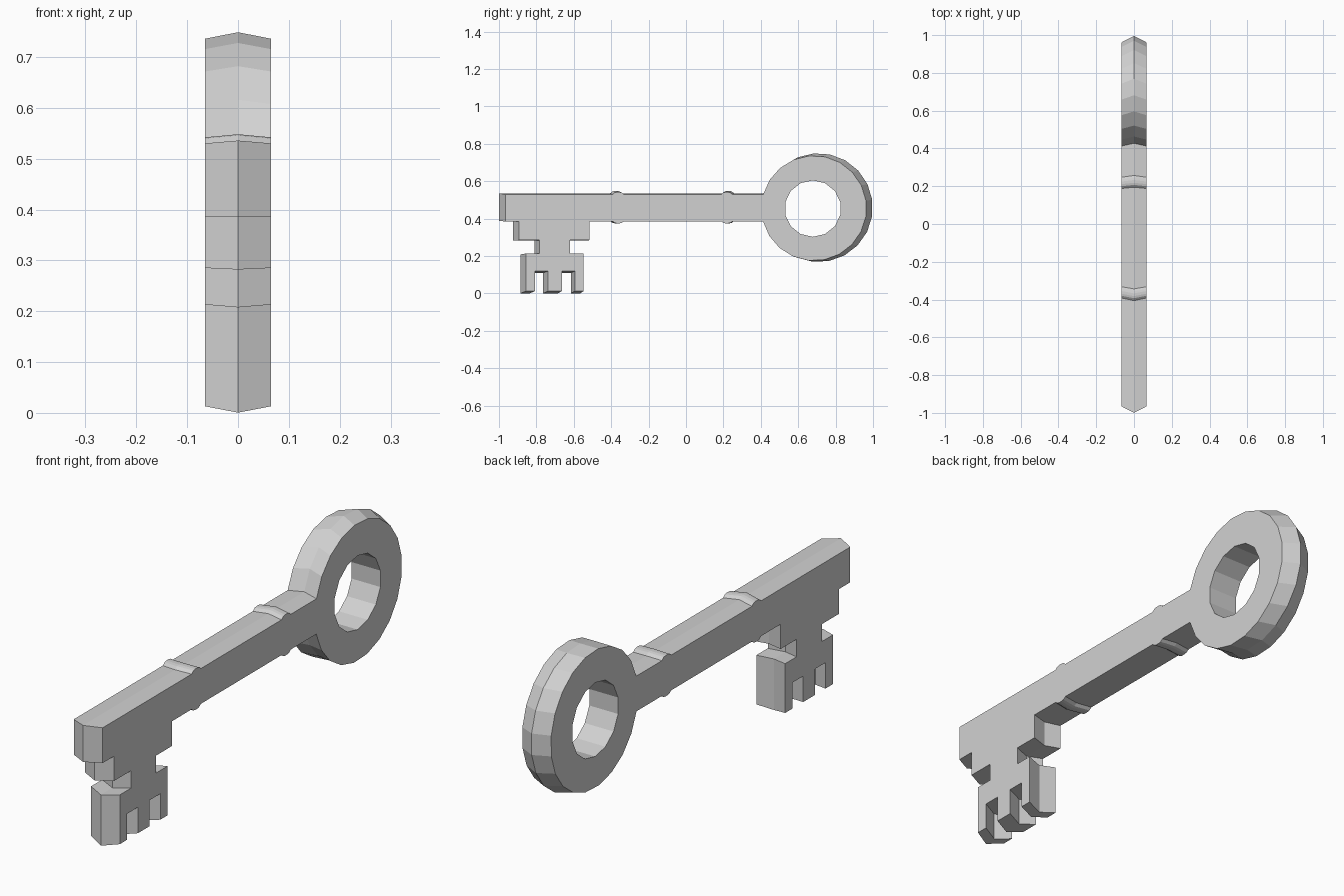
import bpy
import bmesh
from math import cos, sin, pi, asin

cube = bpy.data.objects.get("Cube")
if cube:
    bpy.data.objects.remove(cube, do_unlink=True)

HALF = 0.065                    # half thickness
SWELL = 1.035                   # growth of the outline at the middle ridge
CENTRE_Y, CENTRE_Z = 0.0, 0.37  # point the ridge grows from
TOP, BOTTOM, TIP = 0.53, 0.386, -0.966
RING_Y, RING_Z, RING_R = 0.684, 0.456, 0.281
HOLE_Y, HOLE_Z, HOLE_R = 0.678, 0.454, 0.151

grey = bpy.data.materials.new("plain grey metal")
grey.use_nodes = True
grey.diffuse_color = (0.64, 0.64, 0.64, 1)
grey.node_tree.nodes["Principled BSDF"].inputs["Base Color"].default_value = grey.diffuse_color


def collar(y, edge, out):
    """Small rounded bump across the shaft, listed from front to back."""
    return [(y - 0.03, edge), (y - 0.018, edge + out * 0.8), (y - 0.007, edge + out),
            (y + 0.007, edge + out), (y + 0.018, edge + out * 0.8), (y + 0.03, edge)]


def outline():
    """Key silhouette as (y, z) points."""
    # Shaft top with its two collars
    pts = [(TIP, TOP)] + collar(-0.362, TOP, 0.012) + collar(0.218, TOP, 0.012)
    # Outer edge of the bow, from the shaft top round to the shaft bottom
    start = pi - asin((TOP - RING_Z) / RING_R)
    end = -pi + asin((RING_Z - BOTTOM) / RING_R)
    steps = 19
    for i in range(steps + 1):
        a = start + (end - start) * i / steps
        pts.append((RING_Y + RING_R * cos(a), RING_Z + RING_R * sin(a)))
    # Shaft underside, back to front
    pts += collar(0.218, BOTTOM, -0.011)[::-1] + collar(-0.362, BOTTOM, -0.011)[::-1]
    # Bit: upper block, neck, lower block with three teeth
    pts += [(-0.517, BOTTOM), (-0.517, 0.285), (-0.62, 0.285), (-0.62, 0.214),
            (-0.547, 0.214), (-0.547, 0.013)]
    for back, front in ((-0.594, -0.663), (-0.738, -0.807)):
        pts += [(back, 0.013), (back, 0.119), (front, 0.119), (front, 0.013)]
    pts += [(-0.855, 0.013), (-0.855, 0.214), (-0.783, 0.214), (-0.783, 0.285),
            (-0.893, 0.285), (-0.893, BOTTOM), (TIP, BOTTOM)]
    return pts


def add_loop(bm, pts, x, scale=1.0):
    return [bm.verts.new((x, CENTRE_Y + (y - CENTRE_Y) * scale,
                          CENTRE_Z + (z - CENTRE_Z) * scale)) for y, z in pts]


def bridge(bm, a, b):
    for i in range(len(a)):
        j = (i + 1) % len(a)
        bm.faces.new((a[i], a[j], b[j], b[i]))


def loop_edges(bm, loop):
    return [bm.edges.get((loop[i - 1], loop[i])) for i in range(len(loop))]


bm = bmesh.new()
shape = outline()
sides = 14
hole = [(HOLE_Y + HOLE_R * cos(2 * pi * (i + 0.5) / sides),
         HOLE_Z + HOLE_R * sin(2 * pi * (i + 0.5) / sides)) for i in range(sides)]

# Outer rim with a raised middle ridge
right, left = add_loop(bm, shape, -HALF), add_loop(bm, shape, HALF)
ridge = add_loop(bm, shape, 0, SWELL)
bridge(bm, right, ridge)
bridge(bm, ridge, left)

# Straight hole through the bow
hole_right, hole_left = add_loop(bm, hole, -HALF), add_loop(bm, hole, HALF)
bridge(bm, hole_right, hole_left)

# Flat side faces around the hole
for outer, inner in ((right, hole_right), (left, hole_left)):
    bmesh.ops.triangle_fill(bm, use_beauty=True, use_dissolve=False,
                            edges=loop_edges(bm, outer) + loop_edges(bm, inner))
bmesh.ops.recalc_face_normals(bm, faces=bm.faces)

mesh = bpy.data.meshes.new("key")
bm.to_mesh(mesh)
bm.free()
mesh.materials.append(grey)
key = bpy.data.objects.new("key", mesh)
bpy.context.collection.objects.link(key)
